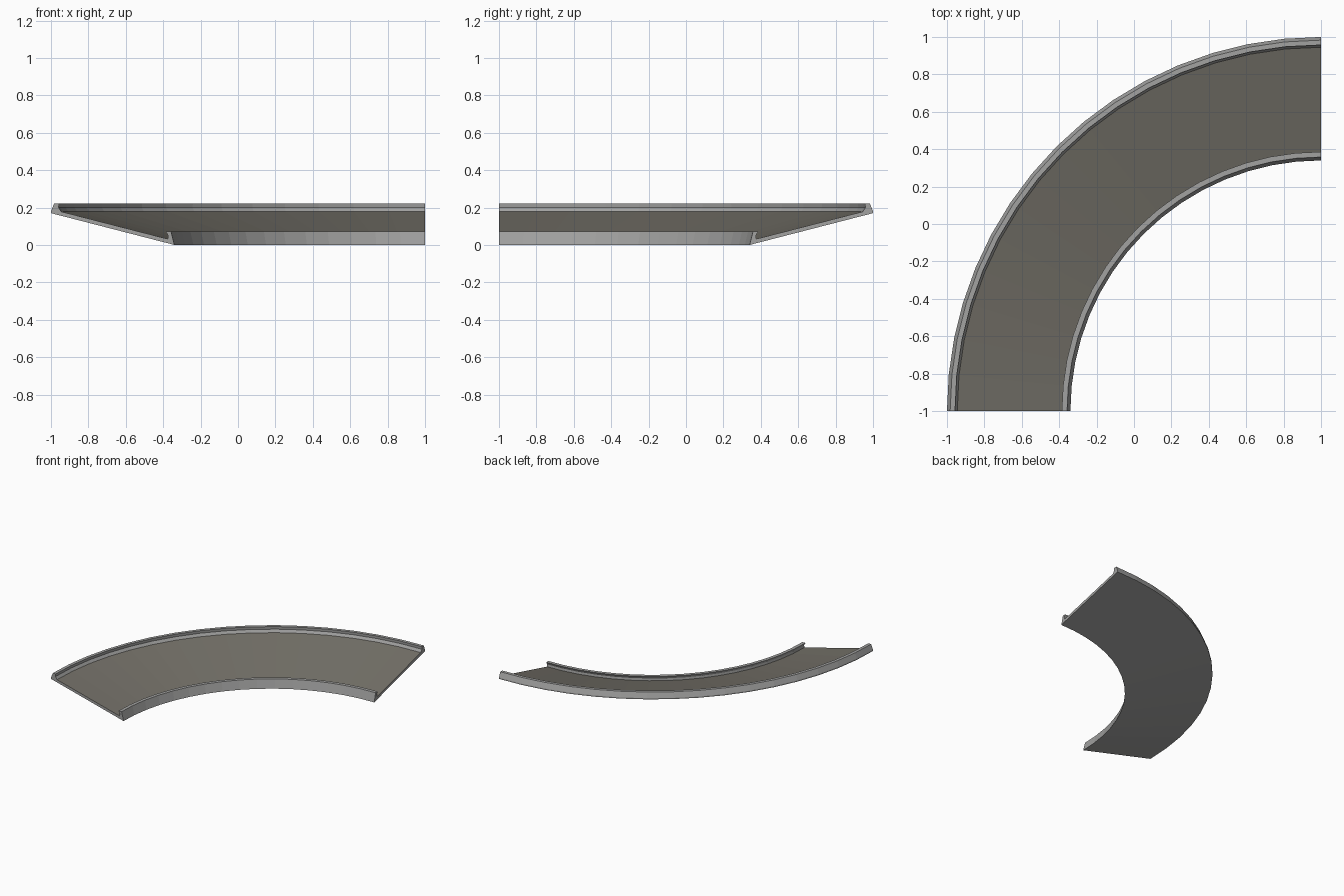
import bpy, bmesh, math

if "Cube" in bpy.data.objects:
    bpy.data.objects.remove(bpy.data.objects["Cube"])

SEGMENTS = 16              # facets along the quarter turn
CENTRE = (1.0, -1.0)       # centre of the bend


def material(name, rgb):
    m = bpy.data.materials.new(name)
    m.diffuse_color = (*rgb, 1.0)
    m.use_nodes = True
    m.node_tree.nodes["Principled BSDF"].inputs["Base Color"].default_value = m.diffuse_color
    return m


kerb_grey = material("kerb grey", (0.36, 0.36, 0.355))
road_grey = material("warm road grey", (0.175, 0.165, 0.14))


def sweep(name, profile, mats, road_edge=None):
    """Sweep a closed (radius, z) profile through the quarter turn."""
    bm = bmesh.new()
    rings = []
    for i in range(SEGMENTS + 1):
        a = math.pi / 2 + math.pi / 2 * i / SEGMENTS
        rings.append([bm.verts.new((CENTRE[0] + r * math.cos(a),
                                    CENTRE[1] + r * math.sin(a), z))
                      for r, z in profile])
    n = len(profile)
    for a, b in zip(rings, rings[1:]):
        for j in range(n):
            k = (j + 1) % n
            f = bm.faces.new((a[j], a[k], b[k], b[j]))
            f.material_index = 1 if j == road_edge else 0
    bm.faces.new(rings[0])
    bm.faces.new(rings[-1])
    bmesh.ops.recalc_face_normals(bm, faces=bm.faces)
    me = bpy.data.meshes.new(name)
    bm.to_mesh(me)
    bm.free()
    for m in mats:
        me.materials.append(m)
    ob = bpy.data.objects.new(name, me)
    bpy.context.collection.objects.link(ob)
    return ob


# Banked track: thin sloping deck with a leaning kerb along each edge
profile = [
    (1.34, 0.0), (2.0, 0.17),                      # underside
    (2.0, 0.18), (1.983, 0.222), (1.957, 0.222),   # outer kerb and its top
    (1.959, 0.2), (1.945, 0.178),                  # outer kerb inner wall
    (1.376, 0.032),                                # road runs down to here
    (1.374, 0.05), (1.386, 0.072), (1.358, 0.072), # inner kerb
]
sweep("banked_curve_track", profile, [kerb_grey, road_grey], road_edge=6)
